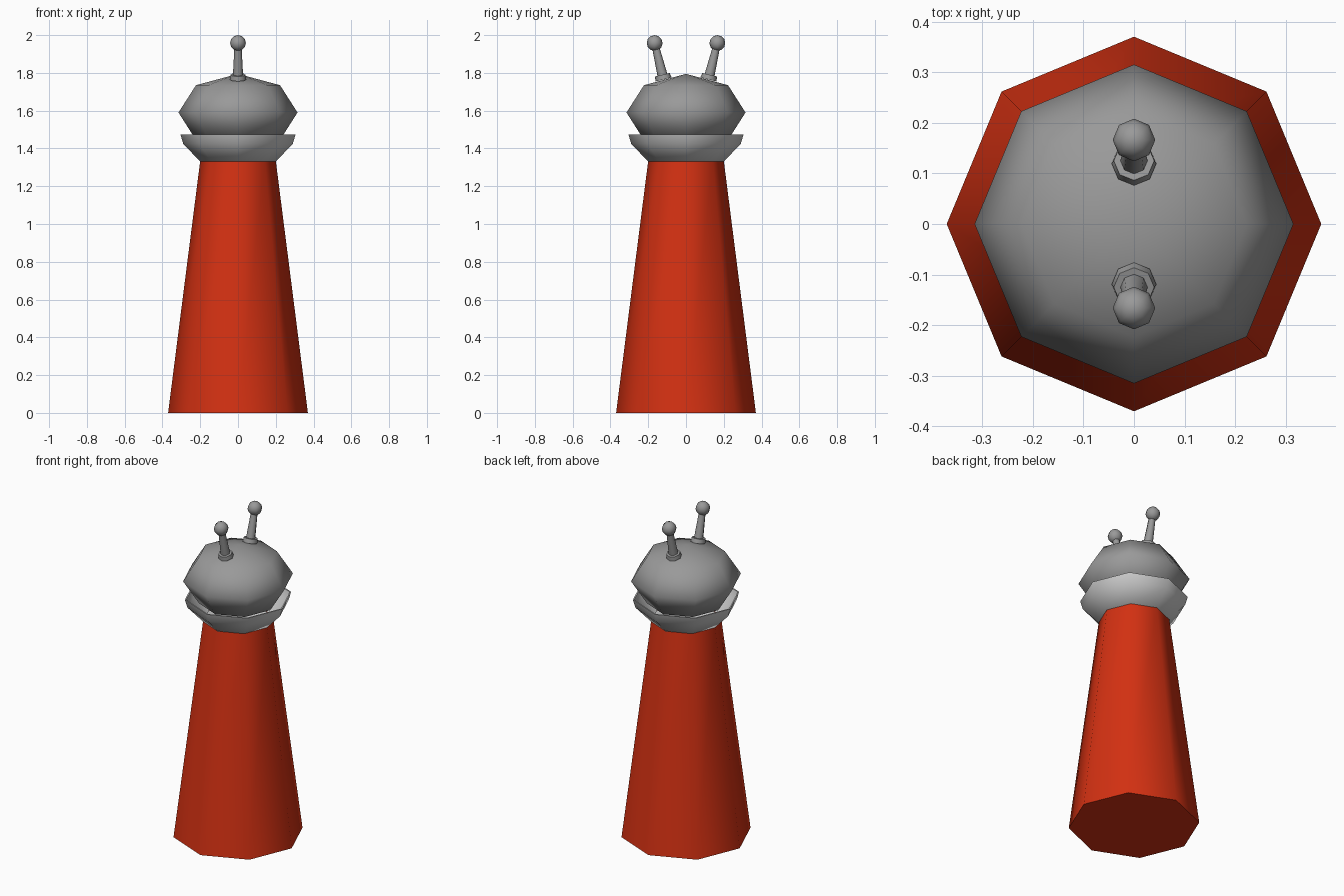
import bpy
import math
from mathutils import Vector

if "Cube" in bpy.data.objects:
    bpy.data.objects.remove(bpy.data.objects["Cube"], do_unlink=True)

SIDES = 8


def material(name, rgb):
    mat = bpy.data.materials.new(name)
    mat.use_nodes = True
    mat.diffuse_color = (*rgb, 1)
    mat.node_tree.nodes["Principled BSDF"].inputs["Base Color"].default_value = (*rgb, 1)
    return mat


def finish(obj, name, mat, angle):
    obj.name = name
    obj.data.materials.append(mat)
    bpy.ops.object.shade_smooth_by_angle(angle=math.radians(angle))
    return obj


def lathe(name, profile, mat, cap_bottom=True, angle=60):
    """Eight-sided surface of revolution around z from (radius, height) pairs."""
    verts = [(r * math.cos(math.tau * i / SIDES), r * math.sin(math.tau * i / SIDES), z)
             for r, z in profile for i in range(SIDES)]
    faces = [(k * SIDES + i, k * SIDES + (i + 1) % SIDES,
              (k + 1) * SIDES + (i + 1) % SIDES, (k + 1) * SIDES + i)
             for k in range(len(profile) - 1) for i in range(SIDES)]
    if cap_bottom:
        faces.append(tuple(reversed(range(SIDES))))
    mesh = bpy.data.meshes.new(name)
    mesh.from_pydata(verts, [], faces)
    obj = bpy.data.objects.new(name, mesh)
    bpy.context.collection.objects.link(obj)
    bpy.ops.object.select_all(action="DESELECT")
    obj.select_set(True)
    bpy.context.view_layer.objects.active = obj
    return finish(obj, name, mat, angle)


def ball(name, radius, centre, mat, squash=1, rings=4):
    bpy.ops.mesh.primitive_uv_sphere_add(segments=SIDES, ring_count=rings,
                                         radius=radius, location=centre)
    obj = bpy.context.object
    obj.scale.z = squash
    return finish(obj, name, mat, 80)


def rod(name, start, end, r1, r2, mat):
    """Tapered cylinder between two points."""
    axis = end - start
    bpy.ops.mesh.primitive_cone_add(vertices=SIDES, radius1=r1, radius2=r2,
                                    depth=axis.length, location=(start + end) / 2)
    obj = bpy.context.object
    obj.rotation_euler = axis.to_track_quat("Z", "Y").to_euler()
    return finish(obj, name, mat, 60)


red = material("red", (0.65, 0.03, 0.006))
grey = material("grey", (0.32, 0.32, 0.32))
light_grey = material("light grey", (0.6, 0.6, 0.6))

# Tapered body
lathe("body", [(0.37, 0), (0.2, 1.335)], red)

# Open bowl-shaped collar with a thin wall
lathe("collar", [(0.2, 1.33), (0.29, 1.425), (0.305, 1.475),
                 (0.297, 1.475), (0.282, 1.43), (0.195, 1.34)], light_grey)

# Flattened head
ball("head", 0.315, (0, 0, 1.59), grey, squash=0.65)

# Pair of antennae leaning outwards, front and back
for side, label in ((-1, "front"), (1, "back")):
    foot = Vector((0, side * 0.119, 1.765))
    tip = Vector((0, side * 0.166, 1.958))
    lean = (tip - foot).normalized()
    rod(label + "_antenna_base", foot, foot + lean * 0.026, 0.044, 0.04, grey)
    rod(label + "_antenna_stem", foot, tip, 0.028, 0.018, grey)
    ball(label + "_antenna_ball", 0.042, tip, grey, rings=6)
